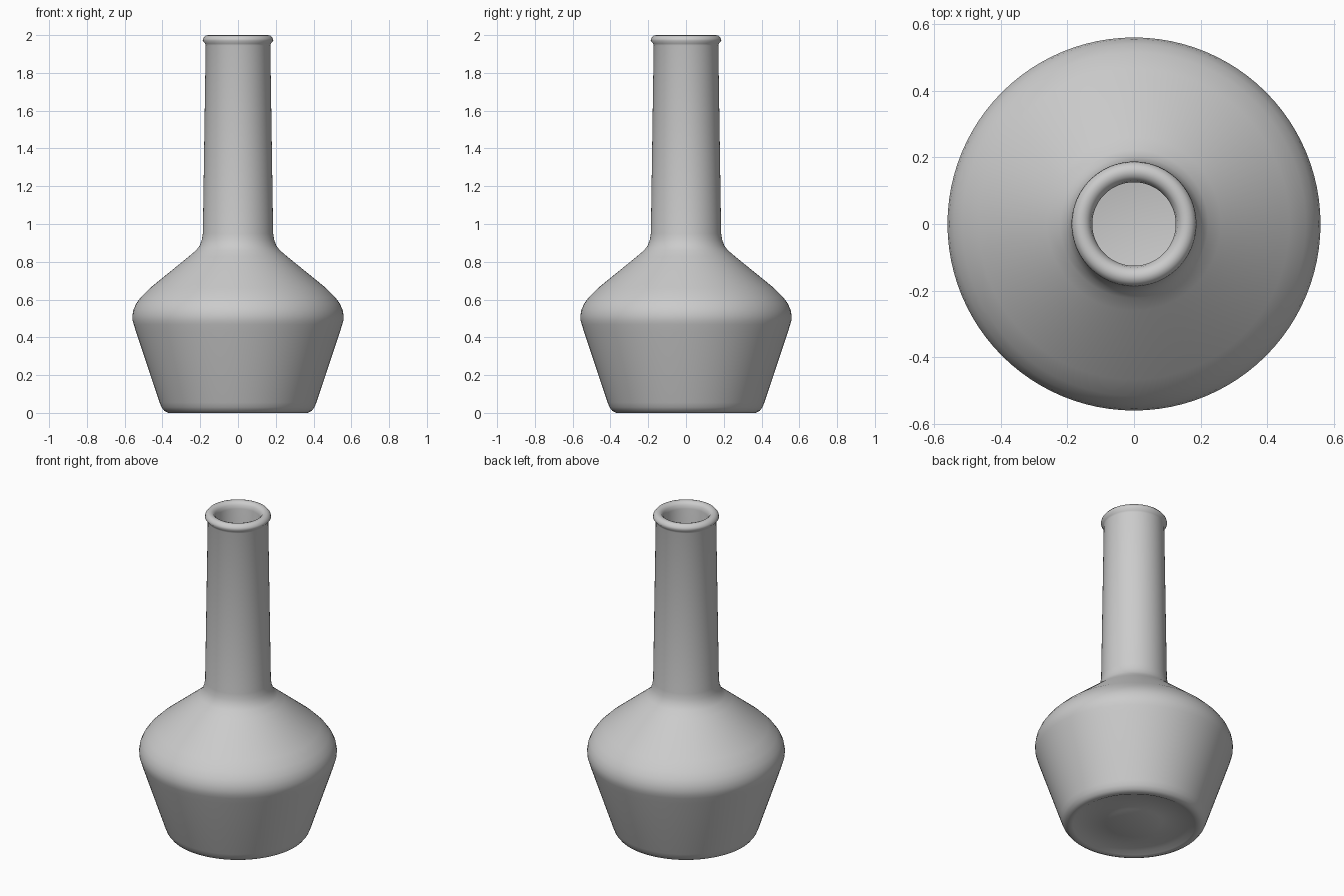
import bpy, bmesh, math

if "Cube" in bpy.data.objects:
    bpy.data.objects.remove(bpy.data.objects["Cube"])

SEGMENTS = 96

# Outer wall (radius, height), from the underside centre up to the lip
outer = [(0, .012), (.155, .012), (.165, .016), (.32, .016), (.345, .003), (.37, 0),
         (.39, .01), (.405, .03), (.415, .055), (.54, .43), (.552, .468), (.558, .49),
         (.559, .515), (.554, .545), (.54, .577), (.515, .612), (.466, .661), (.26, .828),
         (.222, .861), (.203, .885), (.192, .915), (.186, .95), (.171, 1.945)]
# Rolled lip
lip = [(.174, 1.955), (.187, 1.97), (.184, 1.983), (.172, 1.997), (.157, 2.0),
       (.142, 1.996), (.13, 1.982), (.125, 1.96)]
# Inner wall back down to the floor
inner = [(.14, .95), (.147, .9), (.17, .858), (.22, .81), (.44, .628), (.49, .575),
         (.51, .53), (.507, .48), (.375, .08), (.35, .055), (0, .05)]


def lathe(name, profile):
    """Revolve a profile around z."""
    bm = bmesh.new()
    verts = [bm.verts.new((r, 0, z)) for r, z in profile]
    edges = [bm.edges.new(pair) for pair in zip(verts, verts[1:])]
    bmesh.ops.spin(bm, geom=verts + edges, cent=(0, 0, 0), axis=(0, 0, 1),
                   angle=math.tau, steps=SEGMENTS, use_duplicate=False)
    bmesh.ops.remove_doubles(bm, verts=bm.verts, dist=1e-4)
    bmesh.ops.recalc_face_normals(bm, faces=bm.faces)
    mesh = bpy.data.meshes.new(name)
    bm.to_mesh(mesh)
    bm.free()
    obj = bpy.data.objects.new(name, mesh)
    bpy.context.collection.objects.link(obj)
    bpy.ops.object.select_all(action='DESELECT')
    obj.select_set(True)
    bpy.context.view_layer.objects.active = obj
    bpy.ops.object.shade_smooth_by_angle(angle=math.radians(60))
    return obj


# Hollow long-necked bottle
lathe("bottle", outer + lip + inner)
